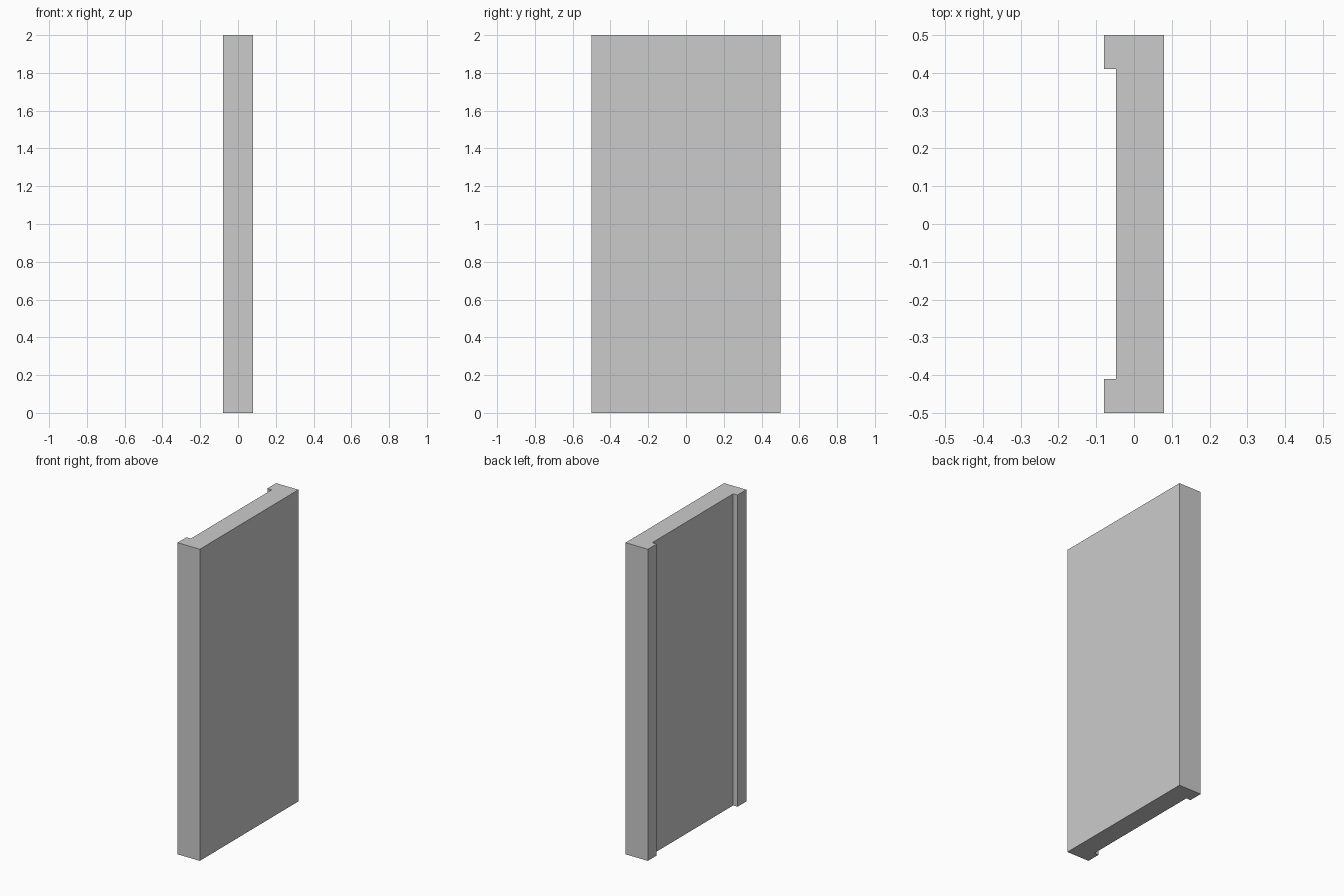
import bpy
import bmesh

if "Cube" in bpy.data.objects:
    bpy.data.objects.remove(bpy.data.objects["Cube"])

HEIGHT = 2.0
HALF_X, HALF_Y = 0.079, 0.5
RECESS_X, RECESS_Y = -0.048, 0.41

# Half of the plan outline, mirrored across y to form the shallow channel
half = [(HALF_X, HALF_Y), (-HALF_X, HALF_Y), (-HALF_X, RECESS_Y), (RECESS_X, RECESS_Y)]
outline = half + [(x, -y) for x, y in reversed(half)]

# Extrude the outline upward into the panel
bm = bmesh.new()
base = bm.faces.new([bm.verts.new((x, y, 0)) for x, y in outline])
top = bmesh.ops.extrude_face_region(bm, geom=[base], use_keep_orig=True)
bmesh.ops.translate(bm, vec=(0, 0, HEIGHT),
                    verts=[g for g in top["geom"] if isinstance(g, bmesh.types.BMVert)])
bmesh.ops.recalc_face_normals(bm, faces=bm.faces)

mesh = bpy.data.meshes.new("channel_panel")
bm.to_mesh(mesh)
bm.free()
bpy.context.collection.objects.link(bpy.data.objects.new("channel_panel", mesh))
